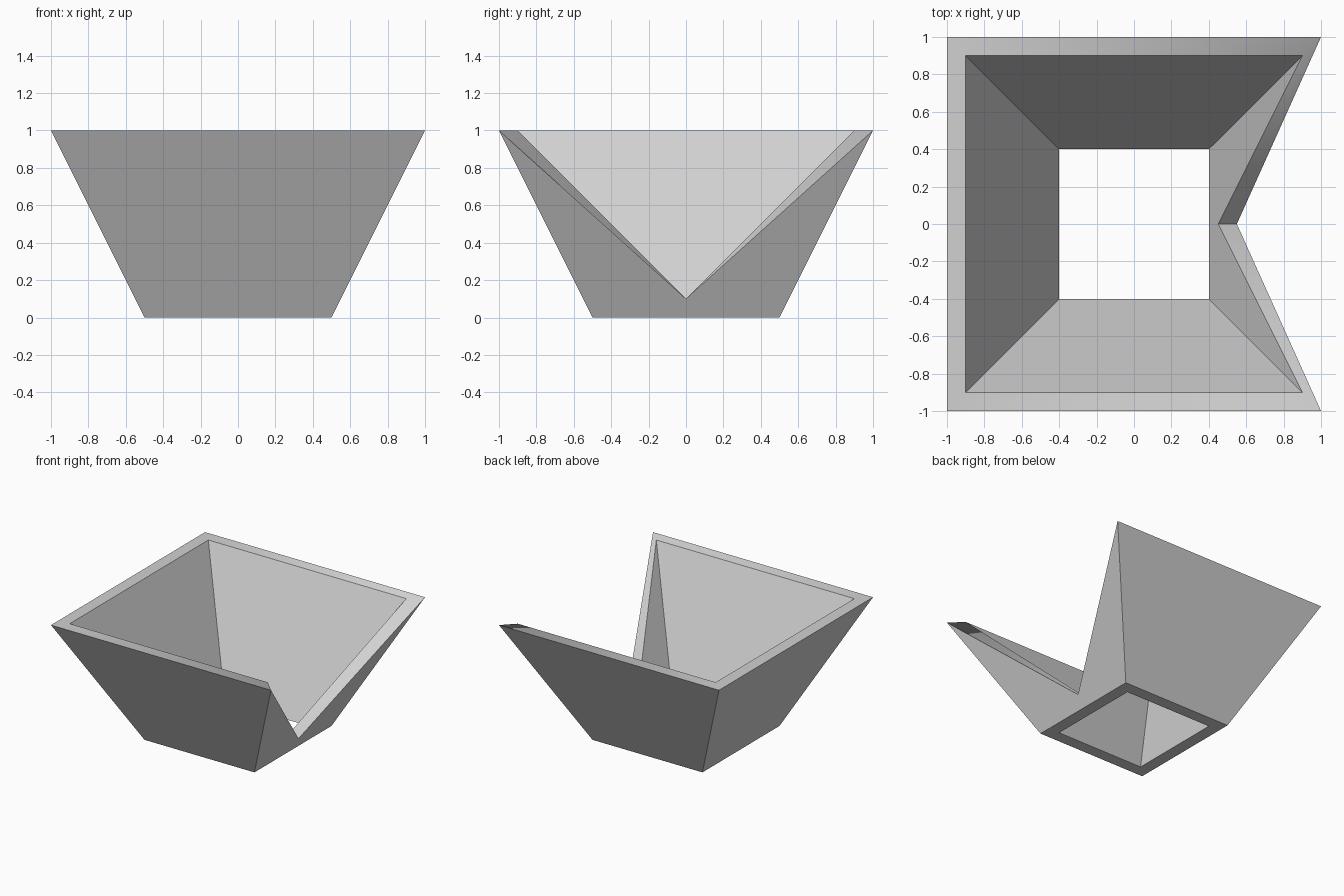
import bpy
import bmesh
import math

cube = bpy.data.objects.get("Cube")
if cube:
    bpy.data.objects.remove(cube, do_unlink=True)

BASE, TOP, HEIGHT = 0.5, 1.0, 1.0   # half widths and height of the shell
WALL = 0.1                          # wall thickness
NOTCH = 0.1                         # height of the lowest point of the notch
CORNERS = [(1, -1), (1, 1), (-1, 1), (-1, -1)]

# Plain grey
grey = bpy.data.materials.new("light_grey")
grey.use_nodes = True
colour = (0.64, 0.64, 0.64, 1)
grey.diffuse_color = colour
grey.node_tree.nodes["Principled BSDF"].inputs["Base Color"].default_value = colour

bm = bmesh.new()


def square(half, z):
    return [bm.verts.new((x * half, y * half, z)) for x, y in CORNERS]


def skin(inset):
    """Sloping wall corners: bottom loop, and top loop with the notch point."""
    bottom = square(BASE - inset, 0)
    top = square(TOP - inset, HEIGHT)
    slope_x = BASE - inset + (TOP - BASE) * NOTCH / HEIGHT
    tip = bm.verts.new((slope_x, 0, NOTCH))
    # Notched side, then the three full sides
    bm.faces.new([bottom[0], bottom[1], top[1], tip, top[0]])
    for i in range(1, 4):
        j = (i + 1) % 4
        bm.faces.new([bottom[i], bottom[j], top[j], top[i]])
    return bottom, [top[0], tip] + top[1:]


def bridge(a, b):
    for i in range(len(a)):
        j = (i + 1) % len(a)
        bm.faces.new([a[i], a[j], b[j], b[i]])


# Outer and inner skins, joined by the foot ring and the notched rim
outer_foot, outer_rim = skin(0)
inner_foot, inner_rim = skin(WALL)
bridge(outer_foot, inner_foot)
bridge(outer_rim, inner_rim)
bmesh.ops.recalc_face_normals(bm, faces=bm.faces)

mesh = bpy.data.meshes.new("notched_hopper")
bm.to_mesh(mesh)
bm.free()
mesh.materials.append(grey)
hopper = bpy.data.objects.new("notched_hopper", mesh)
bpy.context.collection.objects.link(hopper)

# Soft blend along the rim only; wall corners stay sharp
bpy.ops.object.select_all(action="DESELECT")
hopper.select_set(True)
bpy.context.view_layer.objects.active = hopper
bpy.ops.object.shade_smooth_by_angle(angle=math.radians(60))
